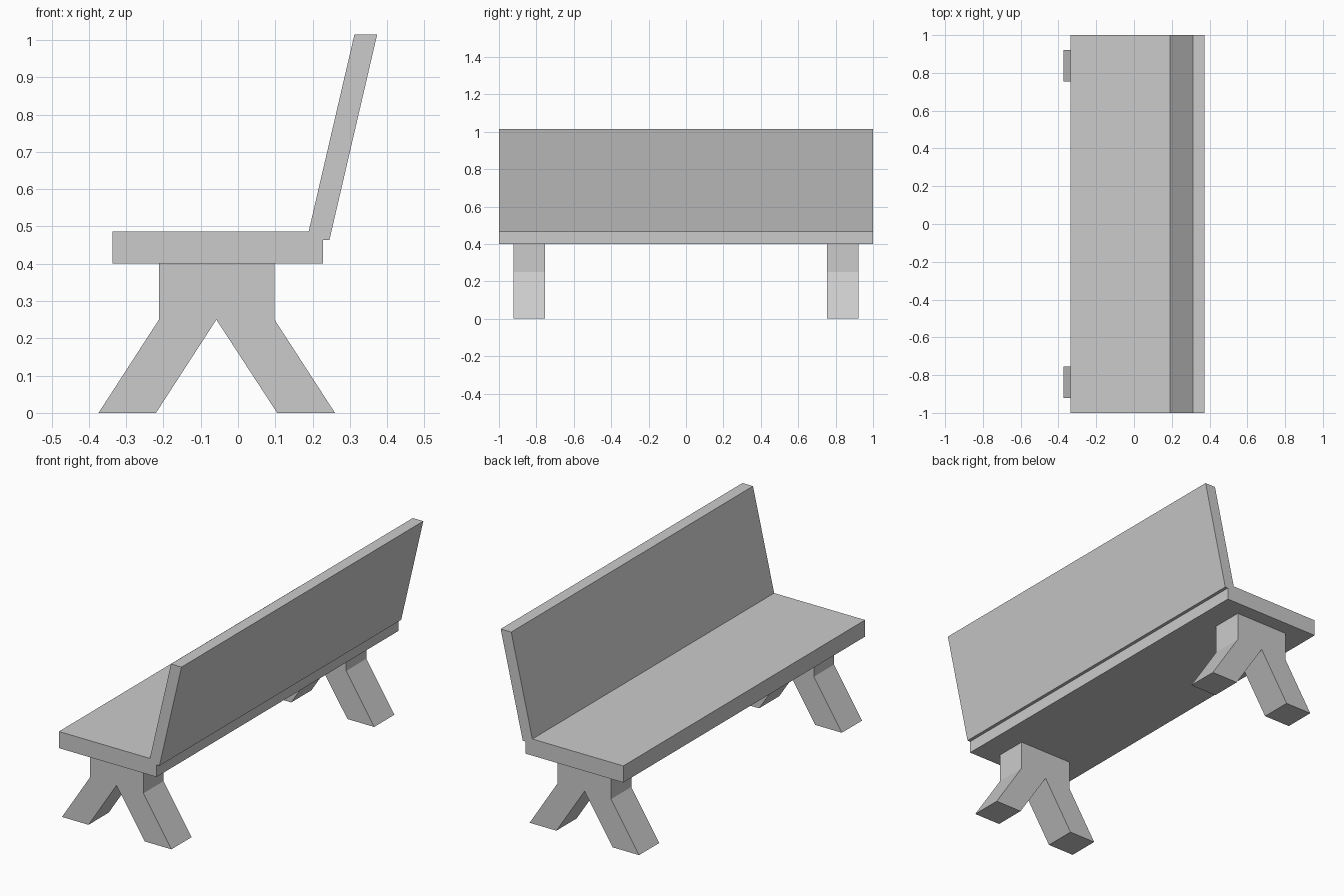
import bpy, bmesh

if "Cube" in bpy.data.objects:
    bpy.data.objects.remove(bpy.data.objects["Cube"])


def extrude_profile(name, profile, y0, y1):
    """Extrude an (x, z) outline along y into a solid object."""
    bm = bmesh.new()
    face = bm.faces.new([bm.verts.new((x, y0, z)) for x, z in profile])
    ext = bmesh.ops.extrude_face_region(bm, geom=[face])
    moved = [v for v in ext["geom"] if isinstance(v, bmesh.types.BMVert)]
    bmesh.ops.translate(bm, verts=moved, vec=(0, y1 - y0, 0))
    # the starting face stays as the other end cap
    bmesh.ops.recalc_face_normals(bm, faces=bm.faces)
    mesh = bpy.data.meshes.new(name)
    bm.to_mesh(mesh)
    bm.free()
    obj = bpy.data.objects.new(name, mesh)
    bpy.context.collection.objects.link(obj)
    return obj


# Seat plank
extrude_profile("seat", [(-0.337, 0.4), (0.228, 0.4), (0.228, 0.487), (-0.337, 0.487)], -1, 1)

# Leaning backrest, sunk slightly into the seat
extrude_profile("backrest", [(0.184, 0.463), (0.245, 0.463), (0.373, 1.014), (0.312, 1.014)], -1, 1)

# Splayed leg frames, one near each end
LEG = [(-0.374, 0), (-0.22, 0), (-0.058, 0.25), (0.105, 0), (0.26, 0),
       (0.098, 0.25), (0.098, 0.4), (-0.212, 0.4), (-0.212, 0.25)]
for name, y0, y1 in (("front_leg", -0.922, -0.755), ("rear_leg", 0.755, 0.922)):
    extrude_profile(name, LEG, y0, y1)
